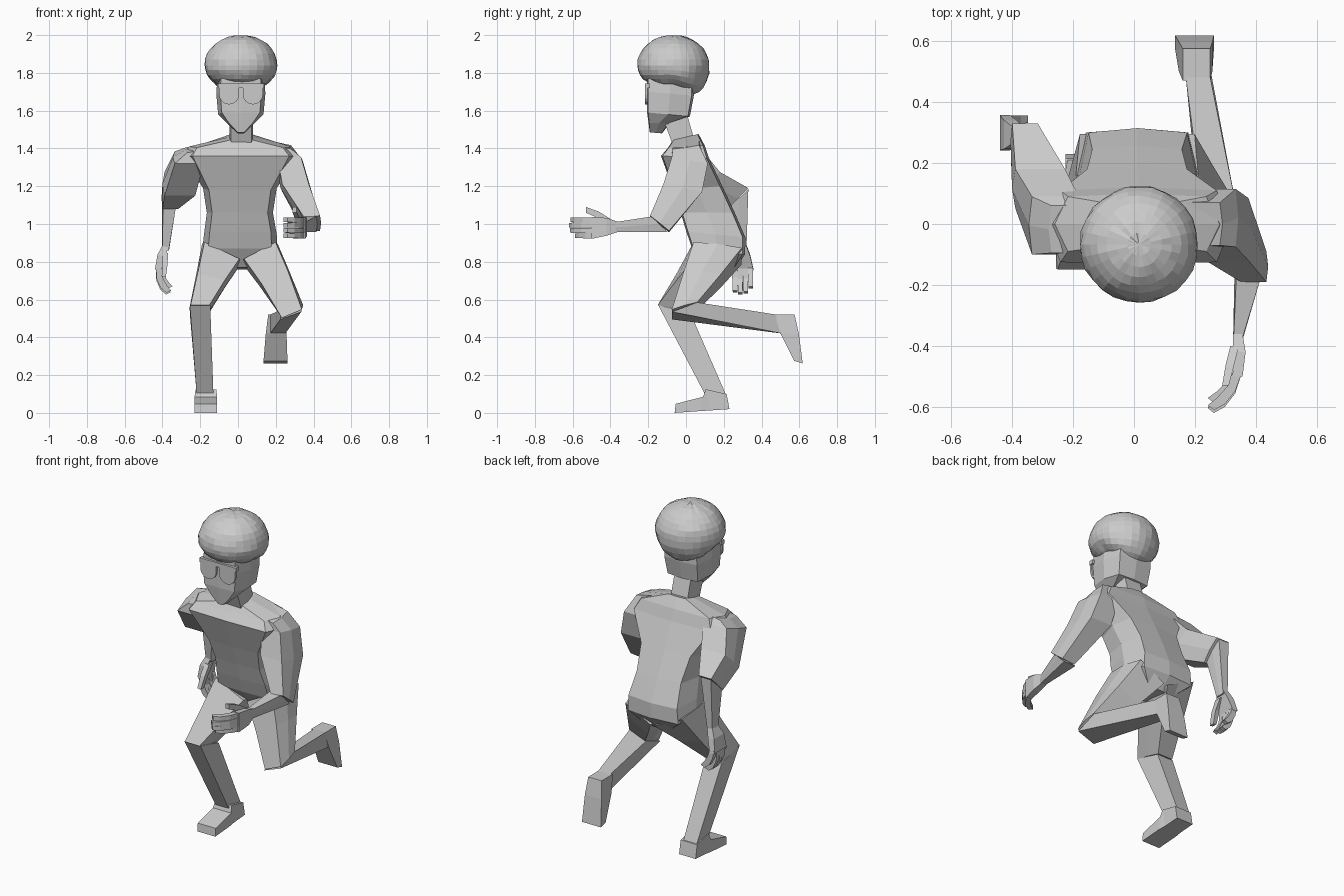
import bpy, bmesh, math, random
from mathutils import Vector

random.seed(4)
SQUARE = [(-1, -1), (1, -1), (1, 1), (-1, 1)]
HEX = [(-.88, -1), (.88, -1), (1, 0), (.88, 1), (-.88, 1), (-1, 0)]
OCT = [(-.84, -1), (0, -1.06), (.84, -1), (1, 0), (.84, 1), (0, 1.1), (-.84, 1), (-1, 0)]


def make(name, bm):
    bmesh.ops.recalc_face_normals(bm, faces=bm.faces)
    me = bpy.data.meshes.new(name)
    bm.to_mesh(me)
    bm.free()
    ob = bpy.data.objects.new(name, me)
    bpy.context.collection.objects.link(ob)
    return ob


def skin(bm, rings):
    """Bridge equal rings of points and cap both ends."""
    vs = [[bm.verts.new(p) for p in r] for r in rings]
    n = len(vs[0])
    for a, b in zip(vs, vs[1:]):
        for i in range(n):
            j = (i + 1) % n
            bm.faces.new((a[i], a[j], b[j], b[i]))
    bm.faces.new(vs[0][::-1])
    bm.faces.new(vs[-1])


def ring(x0, x1, front, back, tilt=0.0, shape=HEX):
    """Section from its x range and its front and back (y, z) points."""
    out = []
    for u, v in shape:
        t = (v + 1) / 2
        out.append(((x0 + x1) / 2 + u * (x1 - x0) / 2,
                    front[0] + (back[0] - front[0]) * t,
                    front[1] + (back[1] - front[1]) * t + tilt * u / 2))
    return out


def loft(name, sections, shape=HEX):
    bm = bmesh.new()
    skin(bm, [ring(*s, shape=shape) for s in sections])
    return make(name, bm)


# torso, leaning forward
loft("torso", [
    (-.08, .12, (.10, .77), (.25, .76)),
    (-.19, .21, (.04, .87), (.30, .84)),
    (-.18, .205, (.01, .96), (.30, .93)),
    (-.165, .185, (-.02, 1.06), (.245, 1.06)),
    (-.185, .205, (-.06, 1.18), (.18, 1.20)),
    (-.29, .32, (-.125, 1.36), (.11, 1.35)),
    (-.26, .28, (-.09, 1.405), (.09, 1.415)),
    (-.05, .085, (-.065, 1.445), (.06, 1.475))], OCT)

# neck and head
loft("neck", [
    (-.045, .08, (-.07, 1.42), (.04, 1.46)),
    (-.045, .08, (-.115, 1.54), (0, 1.60))])
loft("head", [
    (-.005, .035, (-.19, 1.485), (-.13, 1.48)),
    (-.06, .09, (-.195, 1.535), (-.09, 1.535)),
    (-.105, .135, (-.20, 1.59), (.01, 1.57)),
    (-.115, .145, (-.20, 1.70), (.03, 1.68)),
    (-.11, .14, (-.20, 1.77), (.03, 1.75))], OCT)

# round hair, full below and hanging lower at the back
bm = bmesh.new()
bmesh.ops.create_uvsphere(bm, u_segments=28, v_segments=16, radius=1)
for v in bm.verts:
    u, w, h = v.co
    k = 1 + random.uniform(-.015, .015)
    z = h * .16 if h > 0 else h * (.13 + .095 * max(w, 0))
    v.co = (.017 + u * .194 * k, -.067 + w * .192 * k, 1.84 + z * k)
make("hair", bm)

# glasses: brow bar and two rounded lenses
bm = bmesh.new()
skin(bm, [ring(-.105, .137, (-.217, z), (-.19, z), shape=SQUARE) for z in (1.72, 1.745)])
for cx in (-.047, .079):
    rim = [(-.053, 1.725), (.053, 1.725)]
    rim += [(.053 * math.cos(a), 1.685 - .052 * math.sin(a))
            for a in (math.pi * i / 8 for i in range(9))]
    skin(bm, [[(cx + x, y, z) for x, z in rim] for y in (-.217, -.203)])
make("glasses", bm)

# sleeved upper arms and bare forearms
loft("left_sleeve", [
    (.15, .29, (-.07, 1.41), (.07, 1.43), -.03),
    (.20, .342, (-.075, 1.355), (.115, 1.32)),
    (.225, .385, (-.12, 1.21), (.085, 1.17)),
    (.345, .44, (-.19, 1.04), (-.09, .96), .01)])
loft("left_forearm", [
    (.33, .42, (-.18, 1.04), (-.10, .957)),
    (.325, .357, (-.375, 1.01), (-.38, .957))])
loft("right_sleeve", [
    (-.28, -.12, (-.095, 1.39), (.06, 1.42), .03),
    (-.345, -.17, (-.10, 1.32), (.09, 1.385)),
    (-.40, -.215, (.05, 1.15), (.18, 1.275)),
    (-.405, -.31, (.22, 1.08), (.33, 1.19))])
loft("right_forearm", [
    (-.402, -.325, (.225, 1.085), (.33, 1.185)),
    (-.402, -.365, (.265, .86), (.32, .86))])


def hand(name, wrist, along, thumb, inward):
    """Palm, four curled fingers and a thumb in local directions."""
    w, f, t, n = (Vector(p) for p in (wrist, along, thumb, inward))
    bm = bmesh.new()

    def tube(path):
        # each step: along, thumbwards, inward, half width, half thickness, skew
        skin(bm, [[w + f * (a + q * d * skew) + t * (b + p * h) + n * (c + q * d)
                   for p, q in SQUARE] for a, b, c, h, d, skew in path])

    tube([(-.01, 0, 0, .027, .016, 0), (.05, 0, -.005, .047, .021, 0),
          (.13, -.005, 0, .058, .016, 0)])
    for i, reach in enumerate((.98, 1.02, 1.0, .88)):
        b = .037 - .028 * i
        tube([(.115, b, 0, .0137, .015, 0), (.175 * reach, b, .022, .0137, .014, -.5),
              (.215 * reach, b, .055, .0130, .013, -.8),
              (.237 * reach, b, .088, .012, .010, -.8)])
    tube([(.03, .02, .01, .022, .014, 0), (.09, .062, .025, .018, .014, 0),
          (.16, .090, .04, .015, .011, 0)])
    return make(name, bm)


hand("left_hand", (.34, -.37, .985), (0, -1, 0), (0, 0, 1), (-1, 0, 0))
hand("right_hand", (-.385, .292, .88), (-.30, .02, -.95), (0, -1, 0), (1, 0, -.2))

# shorts legs
loft("left_thigh", [
    (.02, .21, (.04, .86), (.295, .83), .10),
    (.115, .272, (-.01, .72), (.185, .70), .08),
    (.225, .345, (-.075, .525), (.06, .565), .05)])
loft("right_thigh", [
    (-.19, .02, (.04, .86), (.295, .83), -.10),
    (-.224, -.06, (-.05, .72), (.16, .68), -.04),
    (-.258, -.145, (-.15, .57), (.025, .53))])

# lower legs
loft("left_shin", [
    (.225, .335, (.06, .565), (-.075, .515), .04),
    (.17, .25, (.48, .52), (.51, .42))], SQUARE)
loft("right_shin", [
    (-.255, -.147, (-.147, .57), (.025, .525)),
    (-.218, -.13, (.105, .09), (.212, .095))], SQUARE)

# shoes
loft("left_shoe", [
    (.16, .25, (.47, .52), (.575, .52)),
    (.147, .257, (.50, .42), (.597, .42)),
    (.135, .262, (.573, .275), (.618, .262))], SQUARE)
loft("right_shoe", [
    (-.23, -.11, (-.055, .048), (-.06, 0)),
    (-.23, -.11, (.09, .085), (.08, .01)),
    (-.225, -.115, (.105, .125), (.13, .013)),
    (-.225, -.115, (.215, .10), (.23, .02))], SQUARE)
